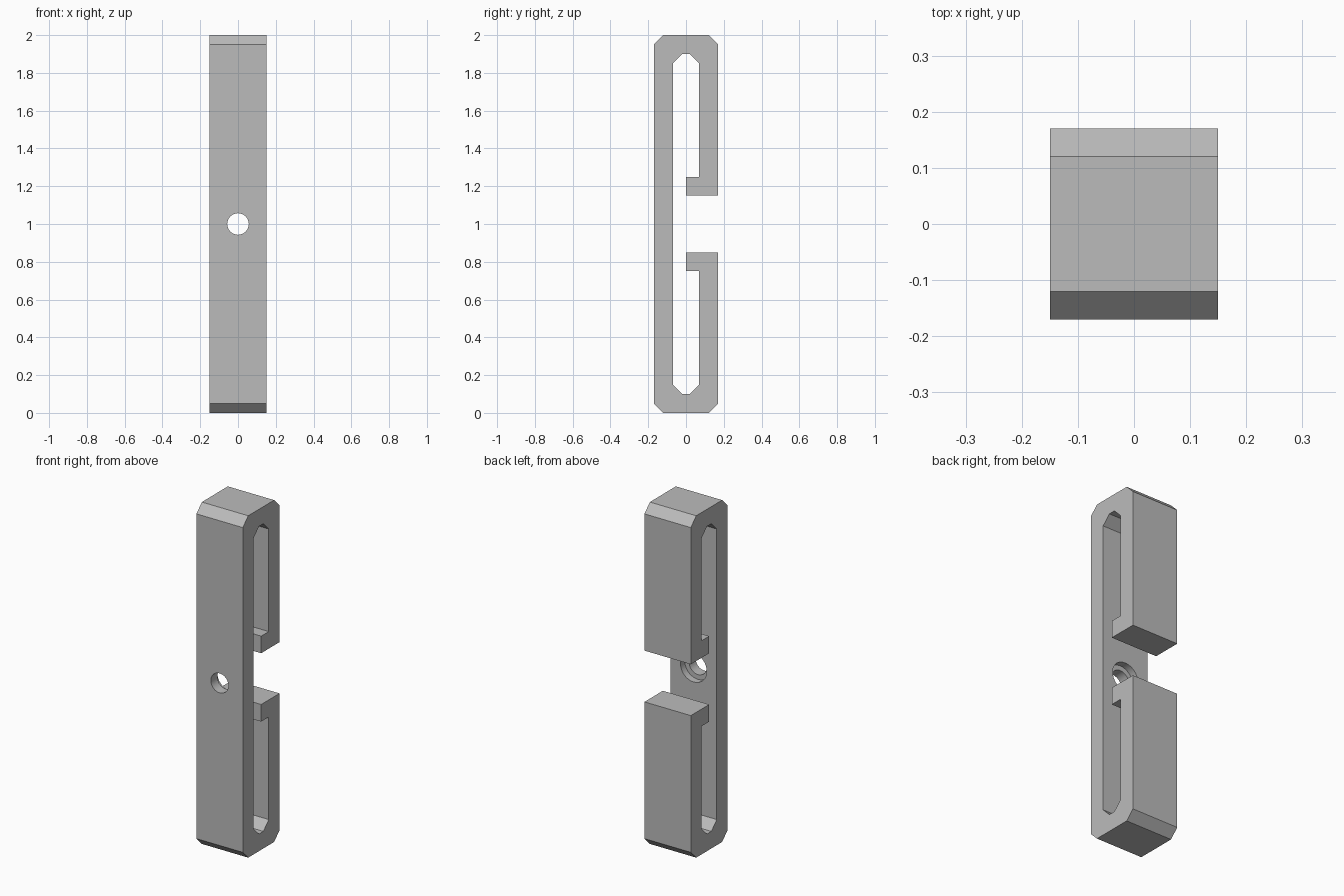
import bpy, bmesh, math
from mathutils import Matrix

cube = bpy.data.objects.get("Cube")
if cube:
    bpy.data.objects.remove(cube, do_unlink=True)

HALF_WIDTH = 0.15
MID = 1.0

grey = bpy.data.materials.new("plain grey")
grey.use_nodes = True
grey.diffuse_color = (0.5, 0.5, 0.5, 1)
grey.node_tree.nodes["Principled BSDF"].inputs["Base Color"].default_value = (0.5, 0.5, 0.5, 1)


def make_object(name, bm):
    bmesh.ops.recalc_face_normals(bm, faces=bm.faces)
    mesh = bpy.data.meshes.new(name)
    bm.to_mesh(mesh)
    bm.free()
    mesh.materials.append(grey)
    obj = bpy.data.objects.new(name, mesh)
    bpy.context.collection.objects.link(obj)
    return obj


# Clip body: upper half of the side profile (y, height above middle), mirrored below
outer = [(-0.17, 0.95), (-0.12, 1), (0.12, 1), (0.17, 0.95), (0.17, 0.15)]
inner = [(0, 0.15), (0, 0.25), (0.07, 0.25), (0.07, 0.85),
         (0.02, 0.9), (-0.02, 0.9), (-0.07, 0.85)]
upper = outer + inner
profile = upper + [(y, -h) for y, h in reversed(upper)]

bm = bmesh.new()
face = bm.faces.new([bm.verts.new((-HALF_WIDTH, y, MID + h)) for y, h in profile])
side = bmesh.ops.extrude_face_region(bm, geom=[face])["geom"]
bmesh.ops.translate(bm, vec=(2 * HALF_WIDTH, 0, 0),
                    verts=[v for v in side if isinstance(v, bmesh.types.BMVert)])
body = make_object("clip_body", bm)

# Screw hole through the front wall, with a wider recess on the inside
rings = [(-0.2, 0.057), (-0.11, 0.057), (-0.11, 0.085), (-0.04, 0.085)]
SIDES = 48
bm = bmesh.new()
loops = [[bm.verts.new((r * math.cos(math.tau * i / SIDES), y,
                        MID + r * math.sin(math.tau * i / SIDES)))
          for i in range(SIDES)] for y, r in rings]
for a, b in zip(loops, loops[1:]):
    for i in range(SIDES):
        j = (i + 1) % SIDES
        bm.faces.new((a[i], a[j], b[j], b[i]))
bm.faces.new(loops[0])
bm.faces.new(loops[-1])
cutter = make_object("screw_hole_cutter", bm)
cutter.hide_render = True
cutter.hide_set(True)

cut = body.modifiers.new("screw_hole", "BOOLEAN")
cut.operation = "DIFFERENCE"
cut.solver = "EXACT"
cut.object = cutter

# Smooth hole walls, sharp edges elsewhere
bpy.ops.object.select_all(action="DESELECT")
bpy.context.view_layer.objects.active = body
body.select_set(True)
bpy.ops.object.modifier_apply(modifier=cut.name)
bpy.data.objects.remove(cutter, do_unlink=True)
bpy.ops.object.shade_smooth_by_angle(angle=math.radians(30))
